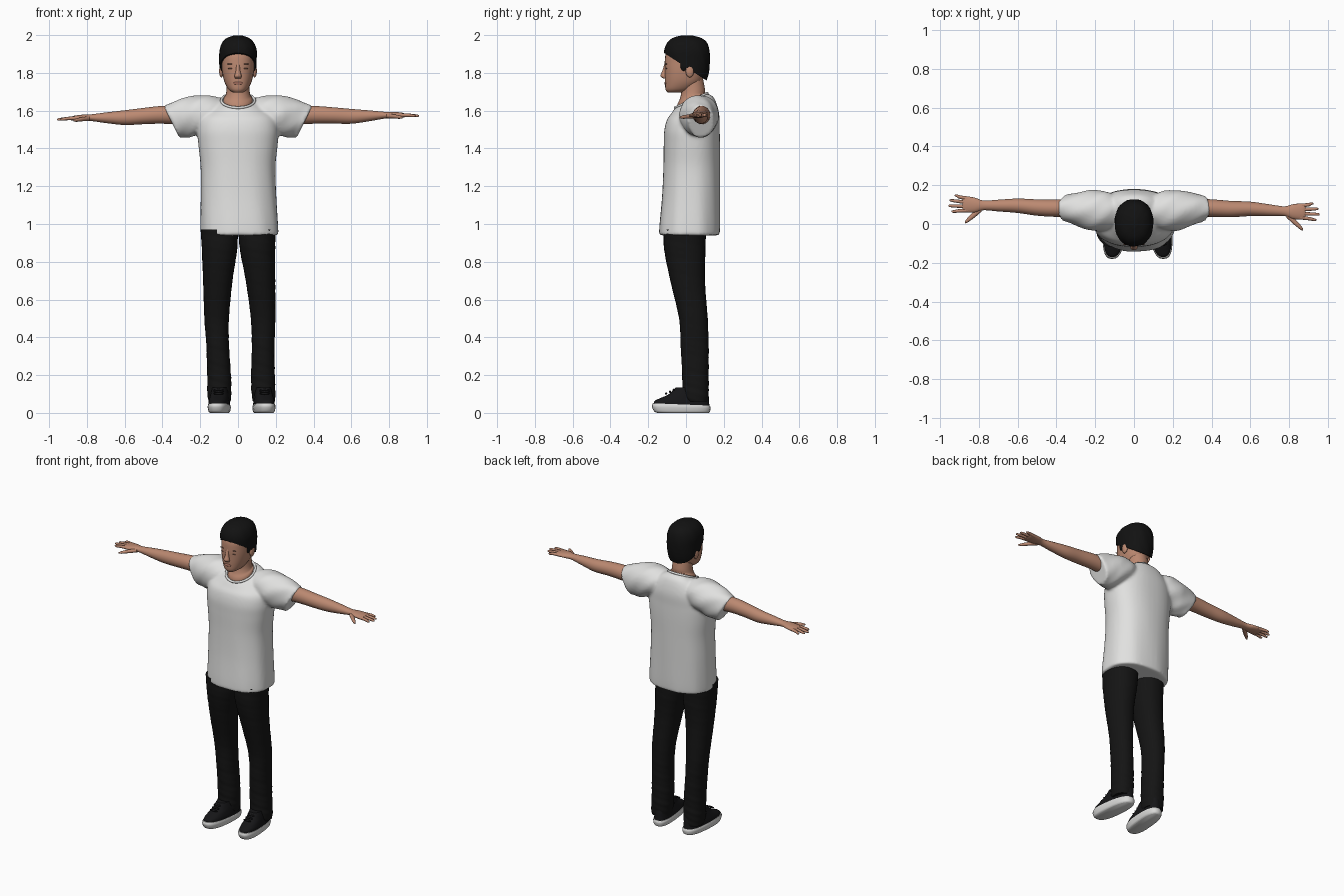
import bpy
import bmesh
from math import sin, cos, pi, copysign
from mathutils import Vector

default_cube = bpy.data.objects.get("Cube")
if default_cube:
    bpy.data.objects.remove(default_cube, do_unlink=True)


def material(name, red, green, blue):
    mat = bpy.data.materials.new(name)
    mat.use_nodes = True
    mat.diffuse_color = (red, green, blue, 1)
    shader = mat.node_tree.nodes["Principled BSDF"]
    shader.inputs["Base Color"].default_value = (red, green, blue, 1)
    shader.inputs["Roughness"].default_value = 0.8
    return mat


SKIN = material("skin", .50, .25, .165)
LIPS = material("lips", .40, .17, .12)
BROWS = material("brow brown", .20, .10, .07)
HAIR = material("hair black", .006, .006, .006)
SHIRT = material("shirt white", .75, .75, .74)
TROUSERS = material("trouser black", .007, .007, .007)
SHOES = material("shoe black", .008, .008, .009)
SOLES = material("sole white", .70, .70, .69)


def finish(name, bm, mat):
    """Turn a bmesh into a smooth object of one colour."""
    bmesh.ops.recalc_face_normals(bm, faces=bm.faces)
    mesh = bpy.data.meshes.new(name)
    bm.to_mesh(mesh)
    bm.free()
    mesh.materials.append(mat)
    obj = bpy.data.objects.new(name, mesh)
    bpy.context.collection.objects.link(obj)
    bpy.ops.object.select_all(action="DESELECT")
    obj.select_set(True)
    bpy.context.view_layer.objects.active = obj
    bpy.ops.object.shade_smooth_by_angle(angle=pi / 4)
    return obj


def spline(rings, steps):
    """Smoothly interpolate ring settings."""
    rings = [tuple(r) for r in rings]
    last = len(rings) - 1
    for i in range(last):
        around = rings[max(i - 1, 0)], rings[i], rings[i + 1], rings[min(i + 2, last)]
        for k in range(steps):
            t = k / steps
            yield [b + t / 2 * (c - a + t * (2 * a - 5 * b + 4 * c - d + t * (3 * (b - c) + d - a)))
                   for a, b, c, d in zip(*around)]
    yield rings[-1]


def upright(ring, u, v):
    """Ring stacked along z: height, centre x, front y, back y, half width, tilt."""
    z, cx, front, back, width, tilt = ring
    dy = (back - front) / 2 * v
    return Vector((cx + width * u, (front + back) / 2 + dy, z + tilt * dy))


def sideways(ring, u, v):
    """Ring stacked along x: x, centre y, centre z, radius y, radius z, slant."""
    x, cy, cz, ry, rz, slant = ring
    return Vector((x + slant * rz * v, cy + ry * u, cz + rz * v))


def loft(bm, rings, place=upright, power=2.0, sides=28, steps=6, ripple=None):
    """Skin a closed body over the interpolated rings."""
    loops = []
    for ring in spline(rings, steps):
        loop = []
        for k in range(sides):
            a = 2 * pi * k / sides
            grow = 1 + (ripple(a, ring[0]) if ripple else 0)
            u, v = (copysign(abs(f) ** (2 / power), f) * grow for f in (cos(a), sin(a)))
            loop.append(bm.verts.new(place(ring, u, v)))
        loops.append(loop)
    for low, high in zip(loops, loops[1:]):
        for k in range(sides):
            n = (k + 1) % sides
            bm.faces.new((low[k], low[n], high[n], high[k]))
    bm.faces.new(loops[0])
    bm.faces.new(loops[-1])


def part(name, mat, rings, **options):
    bm = bmesh.new()
    loft(bm, rings, **options)
    return finish(name, bm, mat)


def ellipsoid(name, mat, centre, size):
    bm = bmesh.new()
    bmesh.ops.create_uvsphere(bm, u_segments=20, v_segments=12, radius=1)
    bmesh.ops.scale(bm, vec=size, verts=bm.verts)
    bmesh.ops.translate(bm, vec=centre, verts=bm.verts)
    return finish(name, bm, mat)


# Head, nose and neck
part("head", SKIN, [
    (1.695, 0, -.095, -.02, .025, 0), (1.712, 0, -.108, .03, .05, 0),
    (1.75, 0, -.111, .08, .071, 0), (1.80, 0, -.112, .10, .083, 0),
    (1.85, 0, -.113, .115, .087, 0), (1.90, 0, -.107, .115, .087, 0),
    (1.95, 0, -.08, .09, .07, 0), (1.98, 0, -.03, .04, .03, 0)], power=2.25)
part("nose", SKIN, [
    (1.769, 0, -.118, -.10, .014, 0), (1.783, 0, -.135, -.10, .019, 0),
    (1.81, 0, -.126, -.10, .012, 0), (1.85, 0, -.113, -.10, .008, 0)], sides=16)
part("neck", SKIN, [
    (1.61, 0, -.05, .105, .08, .45), (1.66, 0, -.047, .104, .077, .42),
    (1.68, 0, -.032, .10, .066, .25), (1.71, 0, -.025, .10, .061, .1),
    (1.77, 0, -.03, .09, .058, 0)])
ellipsoid("lips", LIPS, (0, -.109, 1.745), (.026, .006, .008))

# Hair cap, trimmed along a hairline that slopes down to the nape
bm = bmesh.new()
loft(bm, [
    (1.73, 0, -.06, .10, .08, 0), (1.80, 0, -.09, .12, .095, 0),
    (1.87, 0, -.11, .127, .099, 0), (1.92, 0, -.115, .124, .098, 0),
    (1.96, 0, -.10, .11, .084, 0), (1.985, 0, -.07, .08, .058, 0),
    (1.999, 0, -.02, .03, .018, 0)], power=2.2, sides=40,
    ripple=lambda a, z: .01 * sin(11 * a + 40 * z))
cut = bmesh.ops.bisect_plane(bm, geom=bm.verts[:] + bm.edges[:] + bm.faces[:],
                             plane_co=(0, 0, 1.83), plane_no=(0, .65, 1), clear_inner=True)
bmesh.ops.edgeloop_fill(bm, edges=[e for e in cut["geom_cut"] if isinstance(e, bmesh.types.BMEdge)])
finish("hair", bm, HAIR)

# Shirt body and sleeves, fused into one cloth surface
bm = bmesh.new()
loft(bm, [
    (.94, .01, -.143, .178, .206, 0), (1.0, .008, -.14, .18, .205, 0),
    (1.15, .003, -.127, .18, .20, 0), (1.3, 0, -.12, .18, .198, 0),
    (1.42, 0, -.118, .18, .21, 0), (1.5, 0, -.115, .178, .215, .03),
    (1.57, 0, -.10, .175, .20, .12), (1.625, 0, -.078, .15, .14, .35),
    (1.652, 0, -.06, .115, .09, .45)], power=2.35, sides=48,
    ripple=lambda a, z: .014 * sin(9 * a + 5 * z) * max(0, 1.5 - z))
for s in (-1, 1):
    loft(bm, [
        (s * .09, .07, 1.59, .075, .075, 0), (s * .15, .07, 1.588, .10, .092, 0),
        (s * .22, .07, 1.575, .105, .106, 0), (s * .28, .075, 1.56, .09, .102, s * .25),
        (s * .33, .08, 1.548, .075, .09, s * .4), (s * .352, .08, 1.54, .07, .085, s * .5)],
        place=sideways, ripple=lambda a, x: .02 * sin(5 * a + 50 * x))
shirt = finish("shirt", bm, SHIRT)
fuse = shirt.modifiers.new("fuse", "REMESH")
fuse.mode = "VOXEL"
fuse.voxel_size = .009
fuse.use_smooth_shade = True
relax = shirt.modifiers.new("relax", "SMOOTH")
relax.factor = .5
relax.iterations = 6

# Ribbed collar
bpy.ops.mesh.primitive_torus_add(major_segments=40, minor_segments=10, major_radius=.088,
                                 minor_radius=.007, location=(0, .028, 1.654), rotation=(.42, 0, 0))
collar = bpy.context.object
collar.name = "collar"
collar.scale.y = 1.06
collar.data.materials.append(SHIRT)
bpy.ops.object.shade_smooth_by_angle(angle=pi / 4)

# Paired parts: the left is +x
for s, side in ((1, "left"), (-1, "right")):

    def limb(rings):
        """Place arm rings on this side; the right arm reaches slightly back and down."""
        for x, y, z, ry, rz in rings:
            reach = max(0, x - .4) if s < 0 else 0
            yield s * x, y + .08 * reach, z - .035 * reach, ry, rz, 0

    # Face details
    ellipsoid(side + "_ear", SKIN, (s * .088, .02, 1.81), (.012, .022, .034))
    ellipsoid(side + "_sideburn", HAIR, (s * .085, -.012, 1.84), (.009, .018, .03))
    ellipsoid(side + "_eye", BROWS, (s * .037, -.103, 1.823), (.016, .004, .003))
    ellipsoid(side + "_brow", BROWS, (s * .037, -.104, 1.847), (.021, .004, .003))

    # Arm running into the palm
    part(side + "_arm", SKIN, limb([
        (.28, .085, 1.575, .046, .05), (.4, .082, 1.578, .045, .047),
        (.5, .077, 1.575, .042, .043), (.6, .078, 1.57, .037, .039),
        (.7, .071, 1.573, .03, .028), (.775, .066, 1.576, .025, .018),
        (.82, .064, 1.577, .038, .017), (.87, .064, 1.576, .042, .013),
        (.885, .064, 1.575, .035, .008)]), place=sideways, sides=24)

    # Fingers fan out from the palm
    for finger, root, tip, end in (("index", .034, .022, .94), ("middle", .054, .05, .957),
                                   ("ring", .074, .078, .95), ("little", .094, .105, .925)):
        part(f"{side}_{finger}_finger", SKIN, limb([
            (.85, root, 1.576, .01, .01), (.9, (root + tip) / 2, 1.576, .009, .009),
            (end - .01, tip, 1.573, .007, .007), (end, tip, 1.573, .003, .003)]),
            place=sideways, sides=12, steps=4)
    part(side + "_thumb", SKIN, limb([
        (.785, .05, 1.572, .016, .012), (.82, .018, 1.57, .017, .011),
        (.855, -.014, 1.566, .013, .009), (.872, -.03, 1.564, .005, .004)]),
        place=sideways, sides=12, steps=4)

    # Trouser leg with creases growing toward the ankle
    part(side + "_trouser_leg", TROUSERS, [
        (z, s * x + .02 * (1 - z), front, back, width, 0) for z, x, front, back, width in (
            (.06, .117, -.005, .115, .058), (.1, .117, -.018, .12, .063),
            (.2, .116, -.02, .12, .063), (.35, .12, -.028, .12, .06),
            (.5, .123, -.037, .115, .065), (.7, .113, -.083, .10, .078),
            (.86, .101, -.115, .103, .093), (.97, .10, -.12, .105, .099))],
        power=2.2, steps=14,
        ripple=lambda a, z: .035 * sin(110 * z + 2 * a) * sin(37 * z + a) * max(.2, 1 - 1.6 * z))

    # Shoe, its toe turned slightly outward
    def foot(name, mat, rings, power):
        shoe = part(name, mat, [(z, 0, f, b, w, t) for z, f, b, w, t in rings], power=power)
        for vert in shoe.data.vertices:
            vert.co.x += s * .116 + .019 - s * .09 * vert.co.y

    foot(side + "_sole", SOLES, [
        (0, -.15, .12, .047, 0), (.008, -.168, .127, .054, 0),
        (.03, -.18, .13, .058, -.02), (.045, -.176, .125, .055, -.04)], 2.6)
    foot(side + "_shoe_upper", SHOES, [
        (.035, -.172, .125, .054, -.03), (.06, -.166, .122, .053, -.02),
        (.085, -.135, .12, .049, .05), (.11, -.09, .115, .045, .1),
        (.135, -.055, .11, .04, 0)], 2.5)

    # Laces across the instep
    for k in range(3):
        ellipsoid(f"{side}_lace_{k + 1}", SHOES,
                  (s * .122 + .019, -.065 - .02 * k, .122 - .01 * k), (.028, .006, .006))
